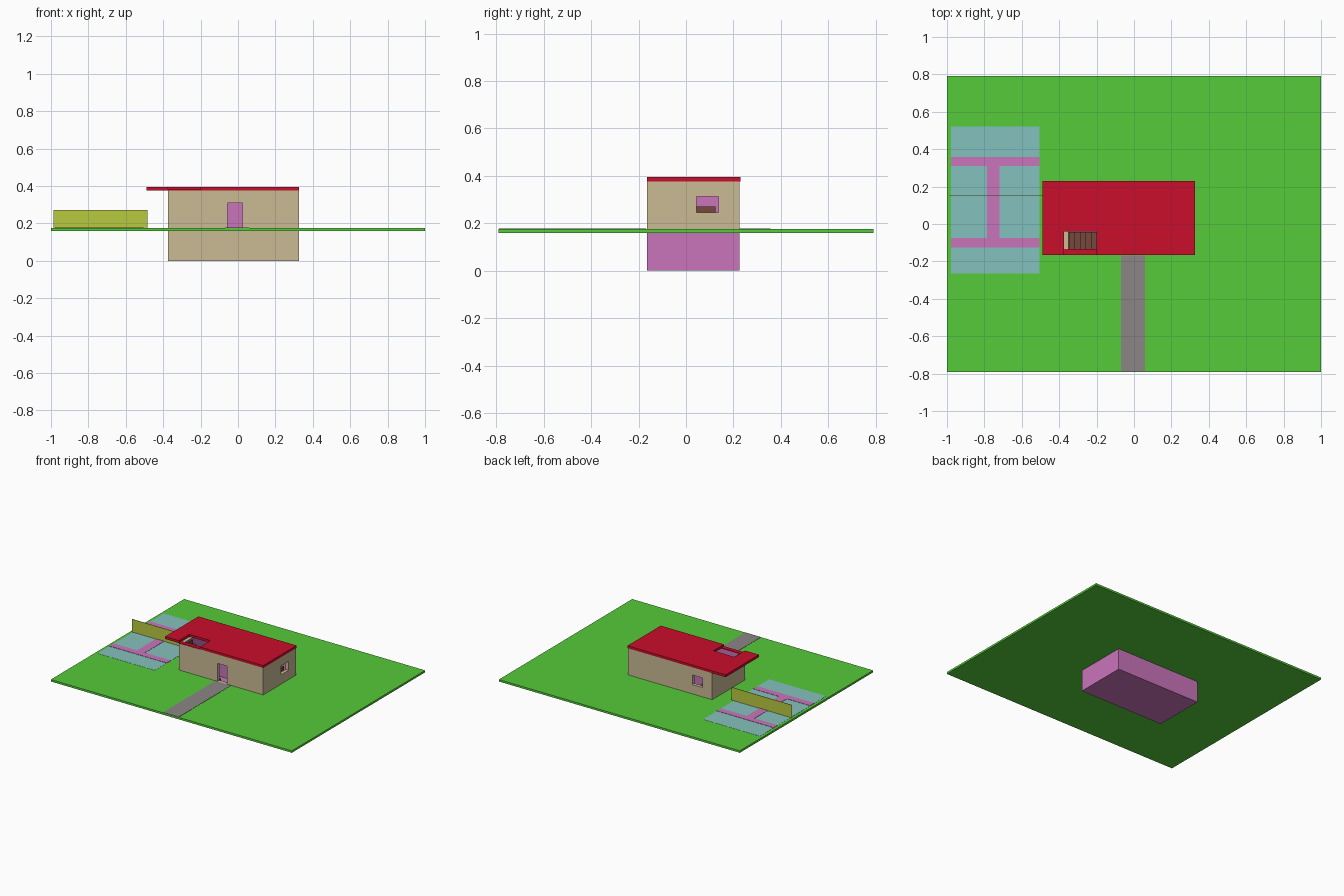
import bpy
import bmesh
from mathutils import Vector

if "Cube" in bpy.data.objects:
    bpy.data.objects.remove(bpy.data.objects["Cube"])


# ---------- helpers ----------
def material(name, r, g, b):
    def lin(c):
        c /= 255
        return c / 12.92 if c <= 0.04045 else ((c + 0.055) / 1.055) ** 2.4
    m = bpy.data.materials.new(name)
    m.diffuse_color = (lin(r), lin(g), lin(b), 1)
    m.use_nodes = True
    m.node_tree.nodes["Principled BSDF"].inputs["Base Color"].default_value = m.diffuse_color
    return m


GRASS = material("grass green", 86, 203, 58)
TAN = material("wall tan", 202, 187, 148)
RED = material("roof red", 202, 14, 44)
PINK = material("inner pink", 202, 117, 187)
BROWN = material("wood brown", 118, 72, 60)
TEAL = material("court teal", 132, 193, 190)
GREY = material("path grey", 140, 134, 134)
OLIVE = material("net olive", 185, 202, 64)


def boxes(name, spans, *mats):
    """One object made of axis-aligned boxes given as (x0, x1, y0, y1, z0, z1)."""
    bm = bmesh.new()
    for x0, x1, y0, y1, z0, z1 in spans:
        vs = bmesh.ops.create_cube(bm, size=1)["verts"]
        for v in vs:
            v.co = Vector((x1 if v.co.x > 0 else x0,
                           y1 if v.co.y > 0 else y0,
                           z1 if v.co.z > 0 else z0))
    me = bpy.data.meshes.new(name)
    bm.to_mesh(me)
    bm.free()
    for m in mats:
        me.materials.append(m)
    ob = bpy.data.objects.new(name, me)
    bpy.context.collection.objects.link(ob)
    return ob


def cut(ob, *spans):
    """Cut box-shaped openings out of an object."""
    for span in spans:
        cutter = boxes("cutter", [span])
        cutter.hide_render = True
        mod = ob.modifiers.new("opening", "BOOLEAN")
        mod.operation, mod.solver, mod.object = "DIFFERENCE", "EXACT", cutter
        bpy.context.view_layer.objects.active = ob
        bpy.ops.object.modifier_apply(modifier=mod.name)
        bpy.data.objects.remove(cutter)


def paint(ob, rule):
    for p in ob.data.polygons:
        p.material_index = rule(p.center, p.normal)


# ---------- main sizes ----------
X0, X1, Y0, Y1 = -0.375, 0.325, -0.165, 0.225   # house footprint
T = 0.025                                       # wall thickness
G0, G = 0.16, 0.175                             # ground bottom and top
TOP = 0.377                                     # wall top
inside = (X0 + T, X1 - T, Y0 + T, Y1 - T)

# ground slab, open above the basement
ground = boxes("ground", [(-1, 1, -0.79, 0.79, G0, G)], GRASS)
cut(ground, (*inside, 0.1, 0.3))

# walls with door, side window and back window
walls = boxes("walls", [(X0, X1, Y0, Y1, G0, TOP)], TAN, PINK)
cut(walls,
    (*inside, 0.1, 0.5),
    (-0.055, 0.025, Y0 - 0.05, Y0 + 0.05, G, 0.31),
    (X1 - 0.05, X1 + 0.05, 0.045, 0.137, 0.245, 0.312),
    (-0.295, -0.21, Y1 - 0.05, Y1 + 0.05, 0.245, 0.317))


def inner_face(c, n):
    on_inner = (abs(c.x - inside[0]) < 1e-3 or abs(c.x - inside[1]) < 1e-3
                or abs(c.y - inside[2]) < 1e-3 or abs(c.y - inside[3]) < 1e-3)
    return 1 if on_inner else 0


paint(walls, inner_face)

# basement box: pink, with a tan front
basement = boxes("basement", [(X0, X1, Y0, Y1, 0, G0)], TAN, PINK)
cut(basement, (*inside, 0.01, 0.5))
paint(basement, lambda c, n: 0 if n.y < -0.5 and c.y < Y0 + 0.01 else 1)

# flat roof with stair opening and a lower front sill
roof = boxes("roof", [(-0.49, X1, Y0, 0.23, TOP, 0.395)], RED)
cut(roof, (X0, -0.2, -0.3, -0.04, 0.3, 0.5))
boxes("opening_sill", [(X0, -0.2, Y0, -0.135, 0.373, 0.381)], RED)

# staircase rising to the roof opening
STEP = 0.029
boxes("stairs", [(-0.373 + i * STEP, -0.373 + (i + 1) * STEP, -0.134, -0.042,
                  0.325 - i * STEP, 0.365 - i * STEP) for i in range(1, 12)]
      + [(-0.373, -0.373 + STEP, -0.134, -0.042, 0.325, 0.365)], BROWN)

# low wooden cabinet behind the side window
boxes("cabinet", [(0.2, 0.295, 0.045, 0.125, 0.01, 0.27)], BROWN)

# path to the door
boxes("path", [(-0.07, 0.06, -0.788, -0.168, G, G + 0.002)], GREY)

# sports court with lines and a net
boxes("court", [(-0.978, -0.505, -0.265, 0.52, G, G + 0.001)], TEAL)
L = (G, G + 0.003)
boxes("court_lines", [(-0.978, -0.505, 0.31, 0.357, *L),
                      (-0.978, -0.505, -0.125, -0.075, *L),
                      (-0.785, -0.72, -0.075, 0.31, *L)], PINK)
boxes("net", [(-0.987, -0.485, 0.152, 0.155, G, 0.272)], OLIVE)
